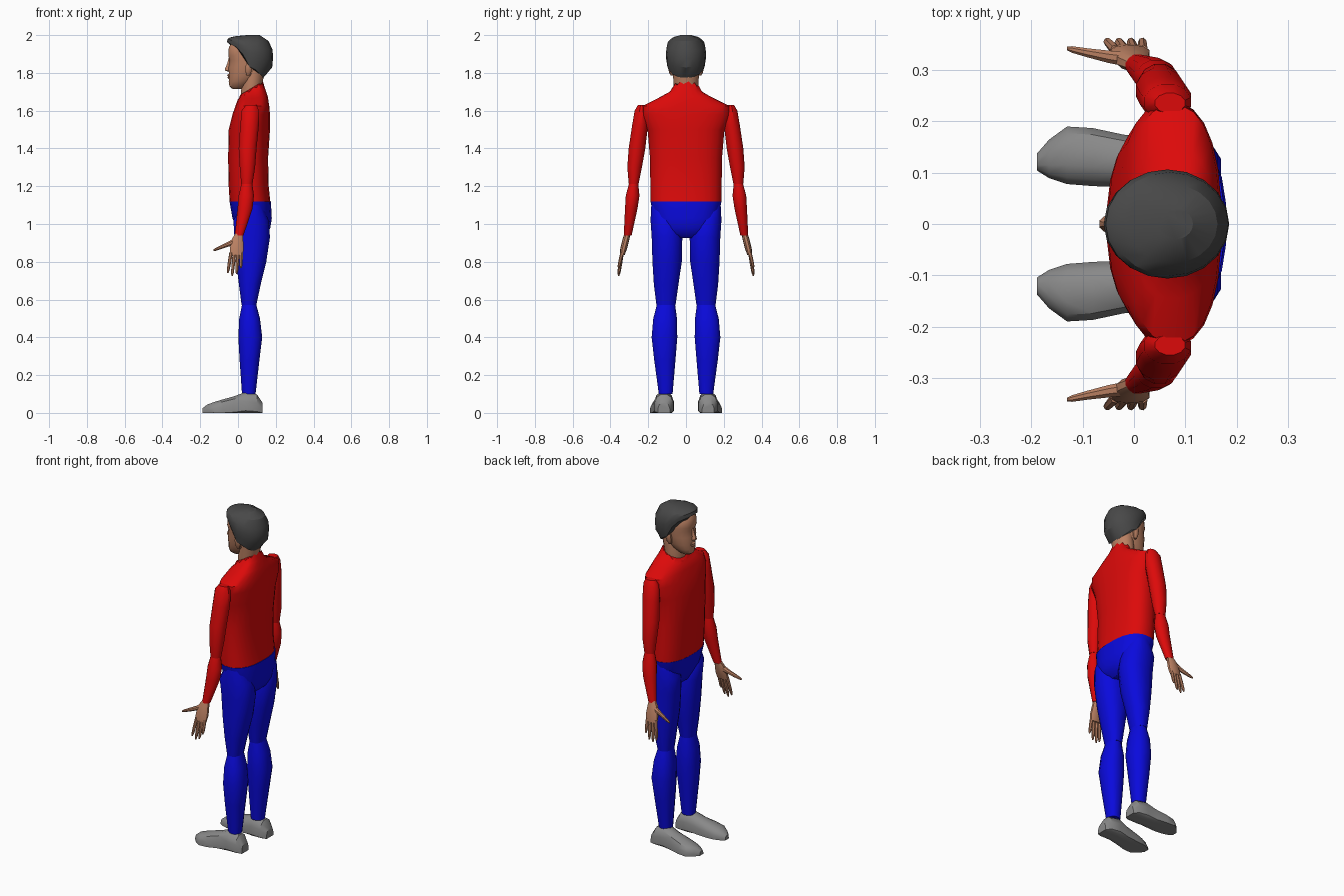
import bpy, bmesh, math

if "Cube" in bpy.data.objects:
    bpy.data.objects.remove(bpy.data.objects["Cube"])


def material(name, rgb):
    m = bpy.data.materials.new(name)
    m.use_nodes = True
    m.diffuse_color = (*rgb, 1)
    m.node_tree.nodes["Principled BSDF"].inputs["Base Color"].default_value = (*rgb, 1)
    return m


RED = material("red shirt", (0.72, 0.003, 0.003))
BLUE = material("blue trousers", (0.003, 0.003, 0.72))
GREY = material("grey shoe", (0.25, 0.25, 0.25))
HAIR = material("dark grey hair", (0.065, 0.065, 0.065))
SKIN = material("brown skin", (0.50, 0.22, 0.125))


def power(v, p):
    return math.copysign(abs(v) ** (2 / p), v)


def bridge(bm, loops):
    """Join successive vertex loops with quads and cap both ends."""
    n = len(loops[0])
    for a, b in zip(loops, loops[1:]):
        for i in range(n):
            j = (i + 1) % n
            bm.faces.new((a[i], a[j], b[j], b[i]))
    bm.faces.new(loops[0])
    bm.faces.new(loops[-1])


def loft(bm, rings, n=12, p=2.0, axis="z", tilt=None, jag=0.0, floor=False):
    """Rings are (position, u0, u1, v0, v1); axis z uses u=x v=y, axis x uses u=y v=z."""
    loops = []
    for k, (w, u0, u1, v0, v1) in enumerate(rings):
        loop = []
        for i in range(n):
            a = 2 * math.pi * (i + 0.5) / n
            cu, cv = power(math.cos(a), p), power(math.sin(a), p)
            u = (u0 + u1) / 2 + cu * (u1 - u0) / 2
            v = (v0 + v1) / 2 + cv * (v1 - v0) / 2
            h = w + (tilt[k] * cu if tilt else 0)
            if jag and k == len(rings) - 1:
                h += jag * (-1) ** i
            if floor:
                v = max(v, 0)
            loop.append(bm.verts.new((u, v, h) if axis == "z" else (h, u, v)))
        loops.append(loop)
    bridge(bm, loops)


def finish(name, bm, mat, mirror=False, angle=35):
    bmesh.ops.recalc_face_normals(bm, faces=bm.faces)
    me = bpy.data.meshes.new(name)
    bm.to_mesh(me)
    bm.free()
    ob = bpy.data.objects.new(name, me)
    me.materials.append(mat)
    bpy.context.collection.objects.link(ob)
    if mirror:
        ob.modifiers.new("other side", "MIRROR").use_axis = (False, True, False)
    bpy.ops.object.select_all(action="DESELECT")
    ob.select_set(True)
    bpy.context.view_layer.objects.active = ob
    bpy.ops.object.shade_smooth_by_angle(angle=math.radians(angle))
    return ob


def part(name, mat, rings, mirror=False, angle=35, **kw):
    bm = bmesh.new()
    loft(bm, rings, **kw)
    return finish(name, bm, mat, mirror, angle)


def sym(*rows):
    """Rows (z, x0, x1, half width) centred on y = 0."""
    return [(z, a, b, -h, h) for z, a, b, h in rows]


# Shirt with a tilted, ragged collar
part("shirt", RED, sym(
    (1.118, -0.045, 0.172, 0.188), (1.2, -0.05, 0.163, 0.19), (1.35, -0.053, 0.16, 0.192),
    (1.5, -0.05, 0.17, 0.205), (1.58, -0.03, 0.17, 0.238), (1.625, -0.014, 0.166, 0.232),
    (1.667, -0.002, 0.158, 0.145), (1.69, 0.005, 0.145, 0.09), (1.712, 0.01, 0.132, 0.07)),
    n=24, p=2.4, tilt=(0, 0, 0, 0, 0, 0, 0.008, 0.025, 0.036), jag=0.007)

# Trousers
part("pelvis", BLUE, sym(
    (0.925, 0.035, 0.13, 0.08), (0.945, 0.01, 0.155, 0.125), (0.98, -0.008, 0.172, 0.148),
    (1.03, -0.03, 0.18, 0.17), (1.12, -0.046, 0.175, 0.19)), n=20, p=2.5)
part("thighs", BLUE, [
    (1.10, 0.02, 0.13, 0.09, 0.185), (1.02, -0.027, 0.165, 0.03, 0.19),
    (0.93, -0.022, 0.172, 0.017, 0.184), (0.8, -0.012, 0.152, 0.02, 0.18),
    (0.68, 0.003, 0.122, 0.038, 0.172), (0.57, 0.018, 0.098, 0.054, 0.158)],
    mirror=True, p=2.3)
part("calves", BLUE, [
    (0.572, 0.02, 0.098, 0.056, 0.156), (0.5, 0.005, 0.118, 0.046, 0.175),
    (0.4, 0.0, 0.13, 0.044, 0.184), (0.28, 0.007, 0.115, 0.054, 0.17),
    (0.1, 0.02, 0.094, 0.07, 0.145)], mirror=True, p=2.3)

# Shoes, built from heel to toe on a flat sole
part("shoes", GREY, [
    (0.13, 0.085, 0.15, -0.04, 0.055), (0.10, 0.066, 0.168, -0.04, 0.10),
    (0.04, 0.063, 0.17, -0.04, 0.113), (-0.02, 0.07, 0.175, -0.04, 0.09),
    (-0.08, 0.072, 0.188, -0.04, 0.073), (-0.13, 0.076, 0.191, -0.04, 0.058),
    (-0.165, 0.088, 0.165, -0.04, 0.044), (-0.188, 0.103, 0.138, -0.03, 0.025)],
    mirror=True, p=2.4, axis="x", floor=True)

# Sleeves
part("upper_sleeves", RED, [
    (1.63, 0.04, 0.10, 0.215, 0.255), (1.60, 0.018, 0.112, 0.2, 0.273),
    (1.52, 0.01, 0.112, 0.2, 0.287), (1.4, 0.002, 0.1, 0.214, 0.305),
    (1.3, 0.008, 0.092, 0.232, 0.312), (1.213, 0.016, 0.078, 0.25, 0.304)], mirror=True)
part("lower_sleeves", RED, [
    (1.216, 0.018, 0.076, 0.252, 0.302), (1.15, 0.002, 0.086, 0.245, 0.32),
    (1.08, -0.004, 0.078, 0.256, 0.324), (0.94, -0.018, 0.03, 0.287, 0.33)], mirror=True)

# Hands: palm, four fingers and a forward thumb
bm = bmesh.new()
loft(bm, [(0.955, -0.012, 0.025, 0.294, 0.324), (0.92, -0.034, 0.028, 0.299, 0.336),
          (0.87, -0.045, 0.032, 0.312, 0.348), (0.835, -0.045, 0.026, 0.325, 0.35)], n=10, p=2.5)
for xa, xb, tip in ((-0.036, -0.054, 0.74), (-0.018, -0.031, 0.725),
                    (0.0, -0.007, 0.735), (0.017, 0.016, 0.768)):
    rows = []
    for t, r in ((0, 0.010), (0.5, 0.0095), (0.85, 0.008), (1, 0.004)):
        x, y = xa + (xb - xa) * t, 0.338 + 0.019 * t
        rows.append((0.85 + (tip - 0.85) * t, x - r, x + r, y - r, y + r))
    loft(bm, rows, n=7)
loft(bm, [(-0.015, 0.305, 0.335, 0.885, 0.932), (-0.05, 0.312, 0.338, 0.88, 0.908),
          (-0.09, 0.323, 0.342, 0.866, 0.888), (-0.12, 0.332, 0.346, 0.857, 0.873),
          (-0.13, 0.337, 0.345, 0.857, 0.866)], n=8, axis="x")
finish("hands", bm, SKIN, mirror=True)

# Neck and head
part("neck", SKIN, sym((1.64, 0.02, 0.13, 0.06), (1.70, 0.014, 0.126, 0.064),
                       (1.74, 0.02, 0.13, 0.066), (1.82, 0.03, 0.145, 0.07)), n=14)
part("head", SKIN, sym(
    (1.716, -0.03, 0.02, 0.02), (1.728, -0.046, 0.045, 0.037), (1.755, -0.05, 0.085, 0.056),
    (1.785, -0.049, 0.115, 0.068), (1.83, -0.051, 0.148, 0.079), (1.866, -0.045, 0.158, 0.083),
    (1.89, -0.053, 0.16, 0.085), (1.935, -0.05, 0.152, 0.08), (1.96, -0.035, 0.135, 0.055)),
    n=18, p=2.2)
part("nose", SKIN, sym(
    (1.806, -0.052, -0.03, 0.014), (1.812, -0.069, -0.03, 0.017), (1.825, -0.069, -0.03, 0.013),
    (1.85, -0.058, -0.03, 0.009), (1.88, -0.05, -0.03, 0.008)), n=8)
part("lips", SKIN, sym(
    (1.768, -0.05, -0.03, 0.014), (1.775, -0.057, -0.03, 0.02), (1.781, -0.053, -0.03, 0.024),
    (1.787, -0.059, -0.03, 0.02), (1.795, -0.05, -0.03, 0.012)), n=10)
part("ears", SKIN, [
    (1.785, 0.045, 0.062, 0.066, 0.08), (1.80, 0.04, 0.07, 0.068, 0.09),
    (1.835, 0.038, 0.08, 0.07, 0.098), (1.855, 0.045, 0.075, 0.07, 0.095)],
    mirror=True, n=8)

# Hair cap: a dome whose lower edge follows the hairline from forehead to nape
HAIRLINE = ((-0.06, 1.963), (0.0, 1.93), (0.035, 1.885), (0.055, 1.835), (0.1, 1.815),
            (0.14, 1.785), (0.19, 1.77))


def hairline(x):
    for (xa, za), (xb, zb) in zip(HAIRLINE, HAIRLINE[1:]):
        if x <= xb:
            return za + (zb - za) * (x - xa) / (xb - xa)
    return HAIRLINE[-1][1]


bm = bmesh.new()
loops = []
for t, s in ((0, None), (0.25, 0.99), (0.45, 1.0), (0.65, 0.95), (0.86, 0.72), (1, 0.28)):
    loop = []
    for i in range(20):
        a = 2 * math.pi * i / 20
        c, d = math.cos(a), math.sin(a)
        base = hairline(0.061 + 0.12 * c)
        k = s or (0.93 - 0.33 * max(c, 0) ** 2 + 0.07 * max(-c, 0))
        loop.append(bm.verts.new((0.061 + 0.12 * c * k + 0.02 * t * t, 0.106 * d * k,
                                  base + (2.0 - base) * t)))
    loops.append(loop)
bridge(bm, loops)
finish("hair", bm, HAIR, angle=30)
